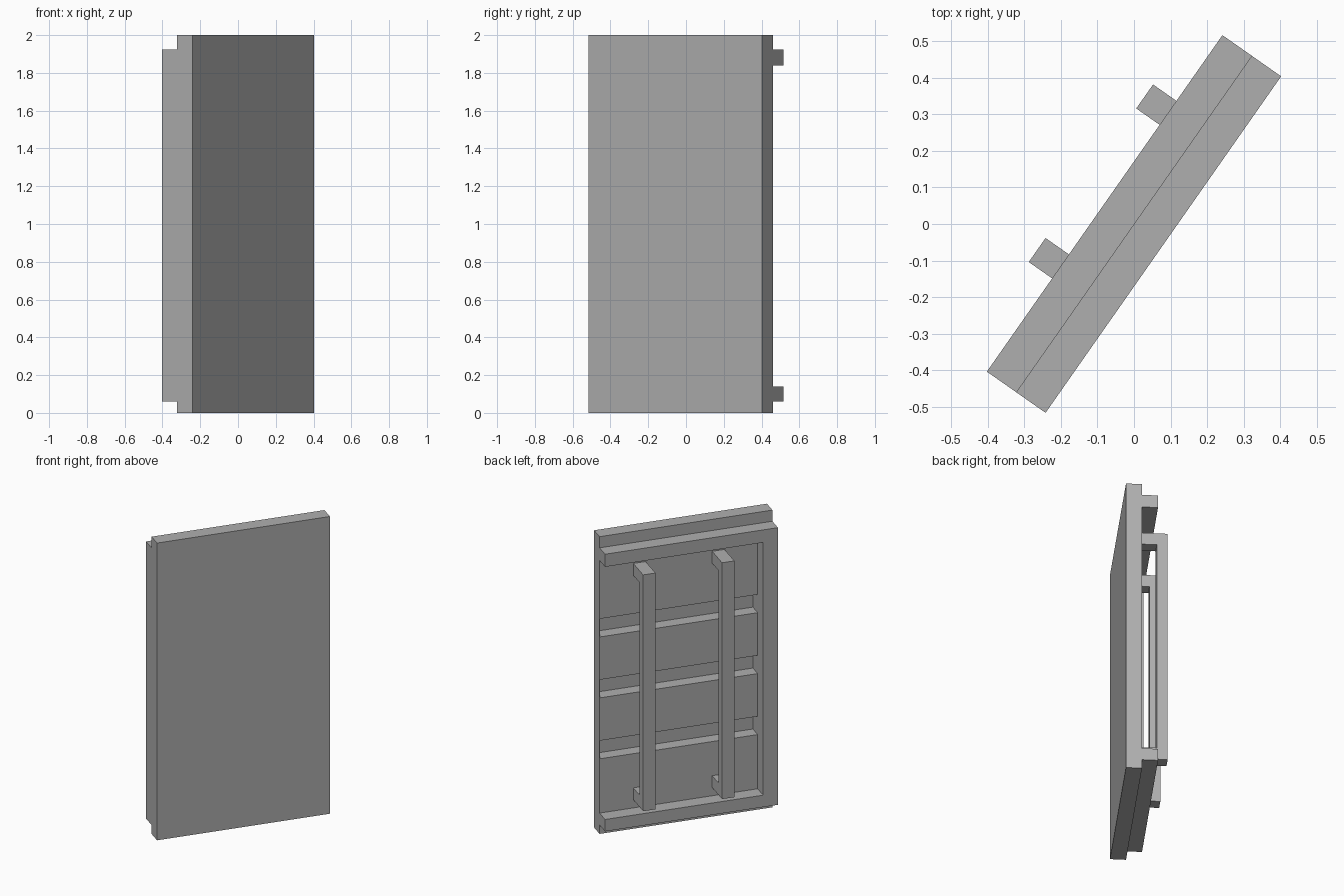
import bpy, bmesh, math
from mathutils import Matrix, Vector

if "Cube" in bpy.data.objects:
    bpy.data.objects.remove(bpy.data.objects["Cube"])

# Local frame: x along the door width, y towards its back; then turned about z
TURN = Matrix.Rotation(math.radians(55), 4, 'Z')
HALF_W, T = 0.561, 0.098

# Dark grey finish shared by all parts
grey = bpy.data.materials.new("dark_grey")
grey.diffuse_color = (0.43, 0.43, 0.43, 1)
grey.use_nodes = True
grey.node_tree.nodes["Principled BSDF"].inputs["Base Color"].default_value = grey.diffuse_color


def prism(name, points, axis, start, end):
    """Extrude a closed profile; axis 'x' takes (y, z) points, axis 'y' takes (x, z)."""
    bm = bmesh.new()
    place = (lambda p: (start, p[0], p[1])) if axis == 'x' else (lambda p: (p[0], start, p[1]))
    step = Vector((end - start, 0, 0)) if axis == 'x' else Vector((0, end - start, 0))
    face = bm.faces.new([bm.verts.new(place(p)) for p in points])
    new = bmesh.ops.extrude_face_region(bm, geom=[face])['geom']
    bmesh.ops.translate(bm, vec=step, verts=[g for g in new if isinstance(g, bmesh.types.BMVert)])
    bmesh.ops.recalc_face_normals(bm, faces=bm.faces)
    mesh = bpy.data.meshes.new(name)
    bm.to_mesh(mesh)
    bm.free()
    mesh.transform(TURN)
    mesh.materials.append(grey)
    obj = bpy.data.objects.new(name, mesh)
    bpy.context.collection.objects.link(obj)
    return obj


def rect(a0, a1, z0, z1):
    return [(a0, z0), (a1, z0), (a1, z1), (a0, z1)]


# Front panel with three grooves cut into its back
panel = prism("door_panel", rect(-HALF_W, HALF_W, 0, 2), 'y', -T, 0)
for i in range(3):
    z = 0.505 + 0.41 * i
    cutter = prism(f"groove_cutter_{i + 1}", rect(-0.465, HALF_W - 0.004, z, z + 0.122), 'y', -0.085, 0.05)
    cutter.hide_render = True
    cutter.display_type = 'WIRE'
    mod = panel.modifiers.new(f"groove_{i + 1}", 'BOOLEAN')
    mod.operation = 'DIFFERENCE'
    mod.solver = 'EXACT'
    mod.object = cutter

# Apply the grooves and drop the cutters
bpy.context.view_layer.objects.active = panel
for mod in list(panel.modifiers):
    cutter = mod.object
    bpy.ops.object.modifier_apply(modifier=mod.name)
    bpy.data.objects.remove(cutter)

# Three-sided frame on the back, open on one side
prism("back_frame", [(-HALF_W, 0.06), (HALF_W, 0.06), (HALF_W, 0.14), (-0.465, 0.14),
                     (-0.465, 1.84), (HALF_W, 1.84), (HALF_W, 1.925), (-HALF_W, 1.925)], 'y', 0, T)

# Two tall handles, each a bar with a foot at both ends
for i, u in enumerate((-0.25, 0.262)):
    prism(f"handle_{i + 1}", [(0, 0.195), (0.176, 0.195), (0.176, 1.785), (0, 1.785),
                              (0, 1.705), (0.11, 1.705), (0.11, 0.275), (0, 0.275)], 'x', u, u + 0.08)
